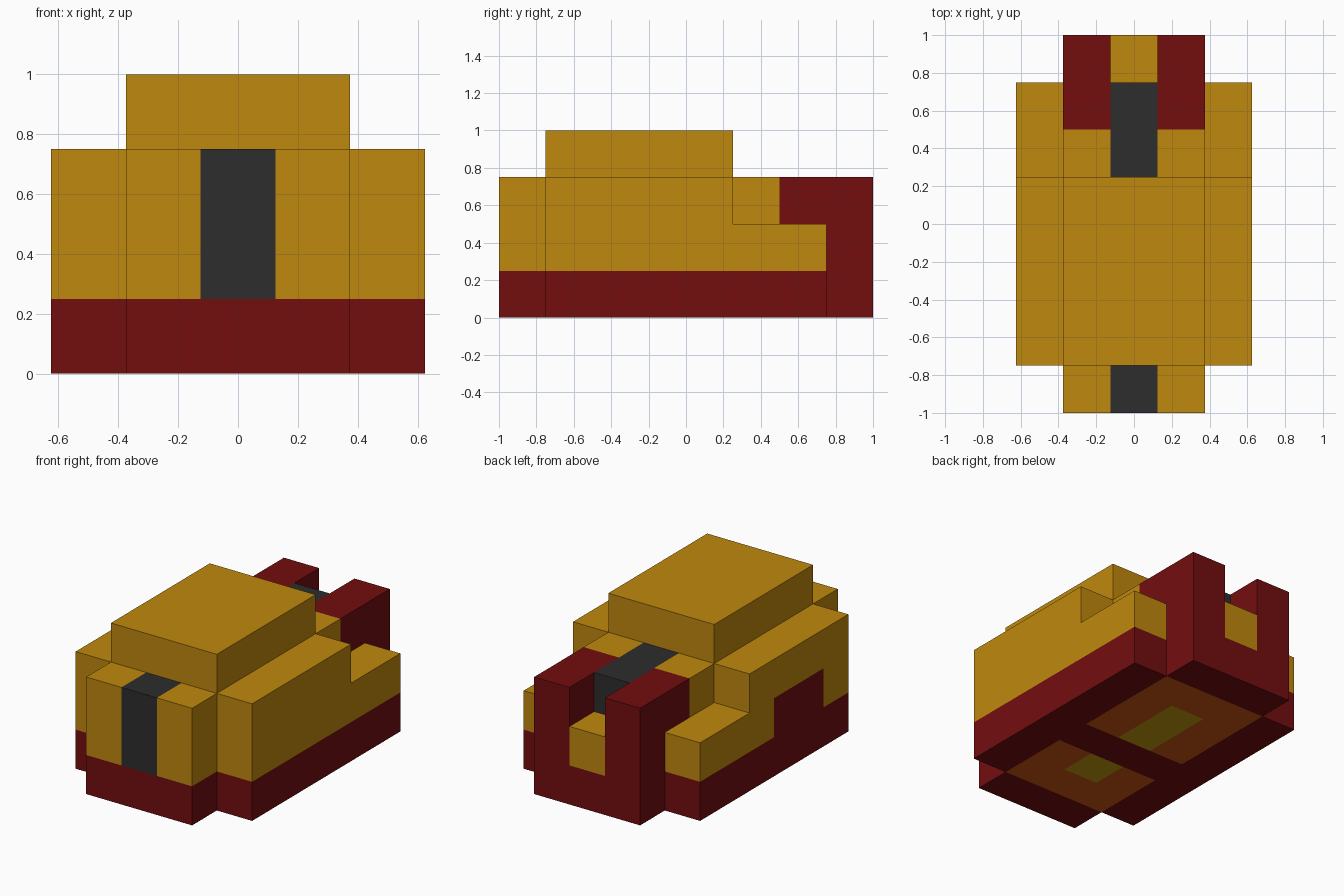
import bpy
import bmesh
from mathutils import Vector

cube = bpy.data.objects.get("Cube")
if cube:
    bpy.data.objects.remove(cube, do_unlink=True)


def srgb(r, g, b):
    def lin(c):
        c /= 255
        return c / 12.92 if c <= 0.04045 else ((c + 0.055) / 1.055) ** 2.4
    return (lin(r), lin(g), lin(b), 1.0)


def material(name, colour):
    m = bpy.data.materials.new(name)
    m.use_nodes = True
    m.diffuse_color = colour
    bsdf = m.node_tree.nodes["Principled BSDF"]
    bsdf.inputs["Base Color"].default_value = colour
    bsdf.inputs["Roughness"].default_value = 0.9
    return m


GOLD = material("gold", srgb(191, 136, 13))
RED = material("dark red", srgb(115, 13, 15))
DARK = material("charcoal", srgb(45, 45, 45))
ORANGE = material("burnt orange", srgb(202, 83, 18))
YELLOW = material("mustard", srgb(193, 152, 12))


def extrude(name, points, offset, mats, cuts=(), rule=None):
    """Extrude a flat outline by offset, cut its faces along planes, colour by rule."""
    bm = bmesh.new()
    face = bm.faces.new([bm.verts.new(p) for p in points])
    out = bmesh.ops.extrude_face_region(bm, geom=[face], use_keep_orig=True)
    moved = [g for g in out["geom"] if isinstance(g, bmesh.types.BMVert)]
    bmesh.ops.translate(bm, verts=moved, vec=Vector(offset))
    for axis, value in cuts:
        co, no = Vector(), Vector()
        co[axis], no[axis] = value, 1
        bmesh.ops.bisect_plane(bm, geom=bm.verts[:] + bm.edges[:] + bm.faces[:],
                               plane_co=co, plane_no=no, dist=1e-5)
    bmesh.ops.recalc_face_normals(bm, faces=bm.faces[:])
    bm.normal_update()
    if rule:
        for f in bm.faces:
            f.material_index = rule(f.calc_center_median(), f.normal)
    mesh = bpy.data.meshes.new(name)
    bm.to_mesh(mesh)
    bm.free()
    for m in mats:
        mesh.materials.append(m)
    obj = bpy.data.objects.new(name, mesh)
    bpy.context.collection.objects.link(obj)
    return obj


def box(name, x0, x1, y0, y1, z0, z1, mat):
    base = [(x0, y0, z0), (x1, y0, z0), (x1, y1, z0), (x0, y1, z0)]
    return extrude(name, base, (0, 0, z1 - z0), [mat])


# Cross-shaped base with two coloured panels, each with a centre patch, underneath
def base_rule(c, n):
    if n.z > -0.5 or abs(c.x) > 0.375:
        return 0
    if abs(c.x) < 0.125 and (0 < c.y < 0.5 or -0.5 < c.y < -0.25):
        return 2
    return 1 if 0 < c.y < 0.75 or -0.75 < c.y < -0.25 else 0


half = [(0.375, -1), (0.375, -0.75), (0.625, -0.75),
        (0.625, 0.75), (0.375, 0.75), (0.375, 1)]
outline = half + [(-x, y) for x, y in reversed(half)]
base_cuts = [(0, x) for x in (-0.375, -0.125, 0.125, 0.375)]
base_cuts += [(1, y) for y in (-0.75, -0.5, -0.25, 0, 0.5, 0.75)]
extrude("base", [(x, y, 0) for x, y in outline], (0, 0, 0.25),
        [RED, ORANGE, YELLOW], base_cuts, base_rule)


# Stepped flanks; the right one carries a red patch on its outer face
def patch_rule(c, n):
    return int(n.x < -0.5 and -0.5 < c.y < 0 and c.z < 0.5)


step = [(-0.75, 0.25), (0.75, 0.25), (0.75, 0.5),
        (0.25, 0.5), (0.25, 0.75), (-0.75, 0.75)]
extrude("left_flank", [(0.375, y, z) for y, z in step], (0.25, 0, 0), [GOLD])
extrude("right_flank", [(-0.375, y, z) for y, z in step], (-0.25, 0, 0),
        [GOLD, RED], [(1, -0.5), (1, 0), (2, 0.5)], patch_rule)

# Core halves and rear uprights on both sides of the centre stripe
for side, x0, x1 in (("left", 0.125, 0.375), ("right", -0.375, -0.125)):
    box(side + "_core", x0, x1, -1, 0.5, 0.25, 0.75, GOLD)
    box(side + "_rear_upright", x0, x1, 0.5, 1, 0.25, 0.75, RED)

# Centre stripe, low tail block and raised top
box("centre_stripe", -0.125, 0.125, -1, 0.75, 0.25, 0.75, DARK)
box("tail_block", -0.125, 0.125, 0.75, 1, 0.25, 0.5, GOLD)
box("raised_top", -0.375, 0.375, -0.75, 0.25, 0.75, 1, GOLD)
